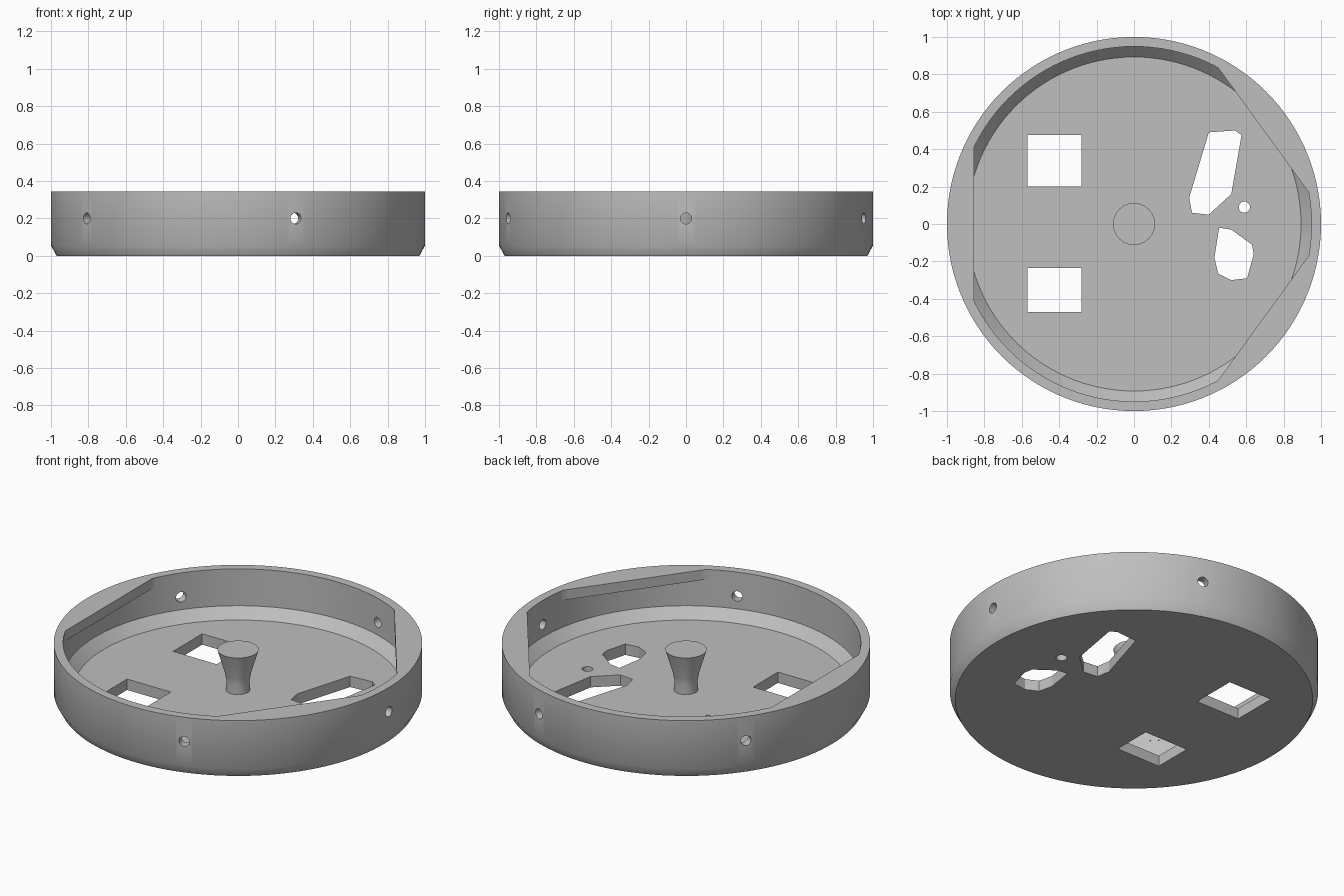
import bpy, bmesh
from math import sin, cos, radians, pi
from mathutils import Vector, Matrix

if "Cube" in bpy.data.objects:
    bpy.data.objects.remove(bpy.data.objects["Cube"])

grey = bpy.data.materials.new("plain grey")
grey.use_nodes = True
GREY = (0.52, 0.52, 0.52, 1)
grey.diffuse_color = GREY
grey.node_tree.nodes["Principled BSDF"].inputs["Base Color"].default_value = GREY

H = 0.345          # overall height
LEDGE = 0.06       # thickness of the chord ledges
FLOOR = 0.065


def make(name, bm):
    bmesh.ops.recalc_face_normals(bm, faces=bm.faces)
    mesh = bpy.data.meshes.new(name)
    bm.to_mesh(mesh)
    bm.free()
    mesh.materials.append(grey)
    ob = bpy.data.objects.new(name, mesh)
    bpy.context.collection.objects.link(ob)
    return ob


def lathe(name, profile, steps=120):
    """Revolve (radius, z) points that begin and end on the axis."""
    bm = bmesh.new()
    vs = [bm.verts.new((r, 0, z)) for r, z in profile]
    es = [bm.edges.new(p) for p in zip(vs, vs[1:])]
    bmesh.ops.spin(bm, geom=vs + es, cent=(0, 0, 0), axis=(0, 0, 1),
                   angle=2 * pi, steps=steps, use_merge=False)
    bmesh.ops.remove_doubles(bm, verts=bm.verts, dist=1e-5)
    return make(name, bm)


def prism(name, outline, z0, z1):
    bm = bmesh.new()
    face = bm.faces.new([bm.verts.new((x, y, z0)) for x, y in outline])
    top = bmesh.ops.extrude_face_region(bm, geom=[face])["geom"]
    bmesh.ops.translate(bm, vec=(0, 0, z1 - z0),
                        verts=[v for v in top if isinstance(v, bmesh.types.BMVert)])
    return make(name, bm)


def cylinder(name, r, depth, matrix):
    bm = bmesh.new()
    bmesh.ops.create_cone(bm, cap_ends=True, segments=24, radius1=r, radius2=r,
                          depth=depth, matrix=matrix)
    return make(name, bm)


def cut(target, cutter):
    cutter.hide_render = True
    mod = target.modifiers.new("cut", "BOOLEAN")
    mod.operation, mod.solver, mod.object = "DIFFERENCE", "EXACT", cutter
    bpy.context.view_layer.objects.active = target
    bpy.ops.object.modifier_apply(modifier=mod.name)
    bpy.data.objects.remove(cutter)


# Round body with a bevelled lower edge
body = lathe("round_tray", [(0, 0), (0.97, 0), (1, 0.055), (1, H), (0, H)])

# Main cavity with a sloped rim around the floor
cut(body, lathe("cavity_cutter", [(0, FLOOR), (0.893, FLOOR), (0.95, 0.124),
                                  (0.95, H - LEDGE), (0, H - LEDGE)]))

# Mouth of the cavity, trimmed by three chords that leave ledges
bm = bmesh.new()
bmesh.ops.create_cone(bm, cap_ends=True, segments=120, radius1=0.949, radius2=0.949,
                      depth=0.2, matrix=Matrix.Translation((0, 0, 0.35)))
for angle in (36, 180, 324):
    n = Vector((cos(radians(angle)), sin(radians(angle)), 0))
    bmesh.ops.bisect_plane(bm, geom=bm.verts[:] + bm.edges[:] + bm.faces[:],
                           plane_co=n * 0.855, plane_no=n, clear_outer=True)
    bmesh.ops.holes_fill(bm, edges=[e for e in bm.edges if e.is_boundary])
cut(body, make("mouth_cutter", bm))

# Five radial screw holes in the wall
for i in range(5):
    turn = Matrix.Rotation(radians(72 * i), 4, "Z")
    place = Matrix.Translation((1, 0, 0.2)) @ Matrix.Rotation(pi / 2, 4, "Y")
    cut(body, cylinder("screw_cutter", 0.03, 0.3, turn @ place))

# Openings through the floor
openings = [
    [(-0.57, 0.2), (-0.28, 0.2), (-0.28, 0.475), (-0.57, 0.475)],
    [(-0.57, -0.47), (-0.28, -0.47), (-0.28, -0.235), (-0.57, -0.235)],
    [(0.4, 0.49), (0.54, 0.5), (0.575, 0.475), (0.52, 0.16),
     (0.4, 0.05), (0.31, 0.06), (0.295, 0.14)],
    [(0.455, -0.02), (0.52, -0.03), (0.63, -0.11), (0.64, -0.16),
     (0.605, -0.29), (0.52, -0.3), (0.45, -0.265), (0.43, -0.18)],
]
for outline in openings:
    cut(body, prism("opening_cutter", outline, -0.1, 0.15))
cut(body, cylinder("pin_cutter", 0.03, 0.3, Matrix.Translation((0.59, 0.09, 0))))

# Flared central post
post = lathe("center_post", [(0, 0.05), (0.066, 0.05), (0.063, 0.12), (0.07, 0.165),
                             (0.112, 0.306), (0, 0.306)], 48)

for ob in (body, post):
    bpy.ops.object.select_all(action="DESELECT")
    ob.select_set(True)
    bpy.context.view_layer.objects.active = ob
    bpy.ops.object.shade_smooth_by_angle(angle=radians(30))
